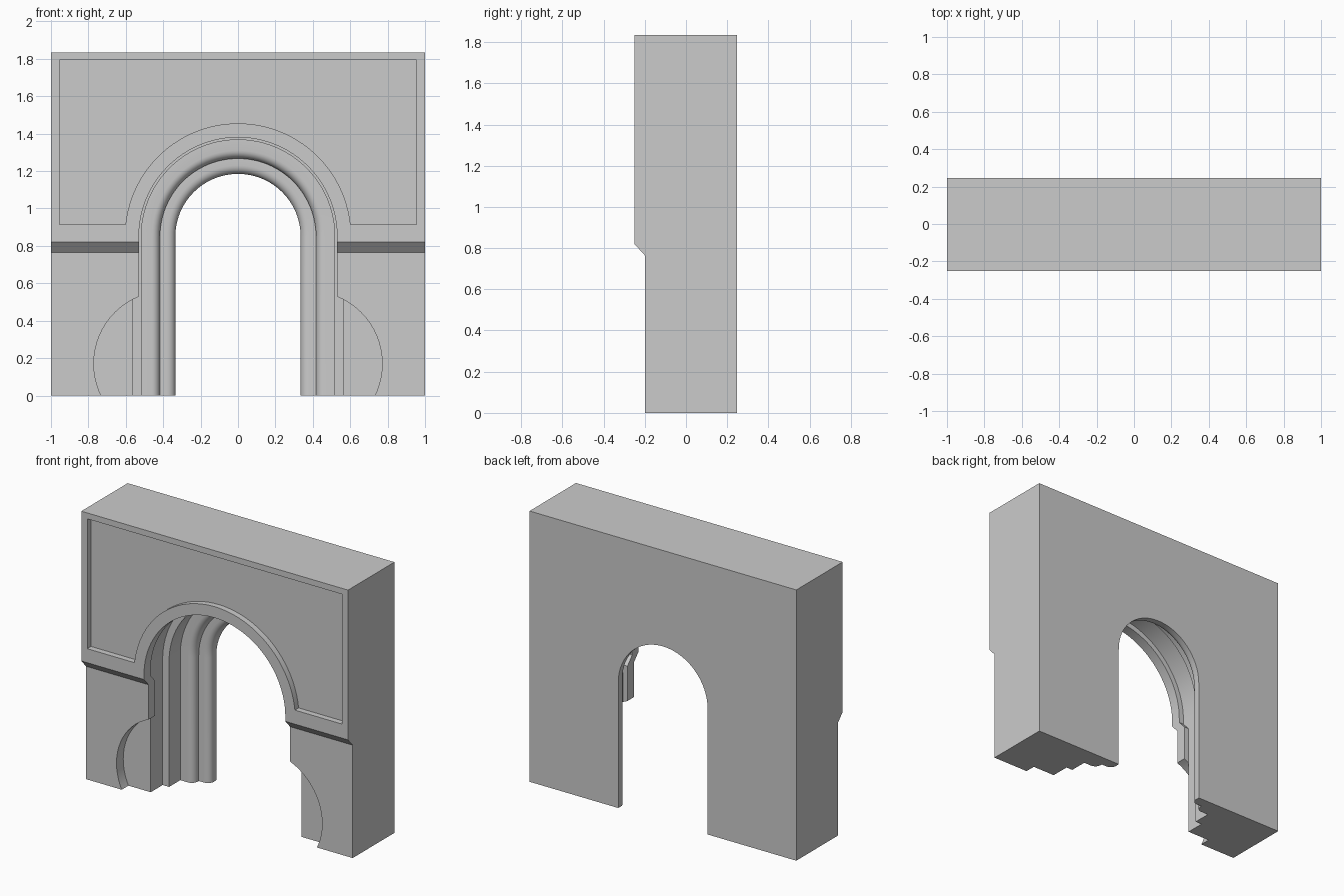
import bpy, bmesh, math

if "Cube" in bpy.data.objects:
    bpy.data.objects.remove(bpy.data.objects["Cube"])

ZC = 0.85   # springing height of the arch
SEG = 48


def loft(name, rings):
    """Closed solid through matching rings of points."""
    bm = bmesh.new()
    rows = [[bm.verts.new(p) for p in r] for r in rings]
    n = len(rows[0])
    for a, b in zip(rows, rows[1:]):
        for i in range(n):
            j = (i + 1) % n
            bm.faces.new((a[i], a[j], b[j], b[i]))
    bm.faces.new(rows[0])
    bm.faces.new(rows[-1])
    bmesh.ops.recalc_face_normals(bm, faces=bm.faces)
    me = bpy.data.meshes.new(name)
    bm.to_mesh(me)
    bm.free()
    ob = bpy.data.objects.new(name, me)
    bpy.context.collection.objects.link(ob)
    return ob


def arc(r, a0=0.0, a1=math.pi):
    return [(r * math.cos(a0 + (a1 - a0) * i / SEG),
             ZC + r * math.sin(a0 + (a1 - a0) * i / SEG)) for i in range(SEG + 1)]


def arch_ring(r, y):
    low = -0.1 - 0.2 * r
    return [(x, y, z) for x, z in [(r, low)] + arc(r) + [(-r, low)]]


def side_prism(name, prof, hx):
    return loft(name, [[(x, y, z) for y, z in prof] for x in (-hx, hx)])


def front_prism(name, prof, y0, y1):
    return loft(name, [[(x, y, z) for x, z in prof] for y in (y0, y1)])


def boolean(target, tool, op='DIFFERENCE'):
    m = target.modifiers.new(op.title(), 'BOOLEAN')
    m.operation, m.solver, m.object = op, 'EXACT', tool
    dg = bpy.context.evaluated_depsgraph_get()
    me = bpy.data.meshes.new_from_object(target.evaluated_get(dg))
    target.modifiers.clear()
    target.data = me
    bpy.data.objects.remove(tool)


# Wall block with overhanging upper part
wall = side_prism("arch_wall", [(-0.2, 0), (-0.2, 0.765), (-0.25, 0.82),
                                (-0.25, 1.835), (0.247, 1.835), (0.247, 0)], 1.0)


# Moulded arch opening: quarter-round beads step inwards to the back
def bead(r0, y0, dr, dy):
    return [(r0 - dr * math.sin(t), y0 + dy * (1 - math.cos(t)))
            for t in [i * math.pi / 12 for i in range(1, 7)]]


prof = [(0.53, -0.4), (0.53, -0.05), (0.517, -0.05), (0.517, 0.12), (0.46, 0.12)]
prof += bead(0.46, 0.12, 0.043, 0.045)
prof += [(0.417, 0.175), (0.38, 0.175)] + bead(0.38, 0.175, 0.045, 0.04)
prof += [(0.335, 0.4)]
boolean(wall, loft("opening_cutter", [arch_ring(r, y) for r, y in prof]))

# Gate slot behind the front face
slot = side_prism("slot_cutter", [(-0.13, -0.15), (-0.13, 0.765), (-0.18, 0.82),
                                  (-0.18, 2), (0, 2), (0, -0.15)], 0.8)
boolean(slot, loft("slot_arch", [arch_ring(0.565, -0.5), arch_ring(0.565, 0.5)]), 'INTERSECT')
boolean(wall, slot)

# Round recesses at the foot of each pillar
for s in (-1, 1):
    disc = [(s * 0.383 + 0.388 * math.cos(t), 0.17 + 0.388 * math.sin(t))
            for t in [i * math.tau / 64 for i in range(64)]]
    boolean(wall, front_prism("foot_recess_cutter", disc, -0.4, -0.128))

# Sunken panel, leaving a frame and a band around the arch
a = math.asin(0.065 / 0.605)
panel = [(-0.955, 0.915), (-0.955, 1.795), (0.955, 1.795), (0.955, 0.915)]
panel += arc(0.605, a, math.pi - a)
boolean(wall, front_prism("panel_cutter", panel, -0.4, -0.21))

bpy.context.view_layer.objects.active = wall
wall.select_set(True)
bpy.ops.object.shade_smooth_by_angle(angle=math.radians(30))
